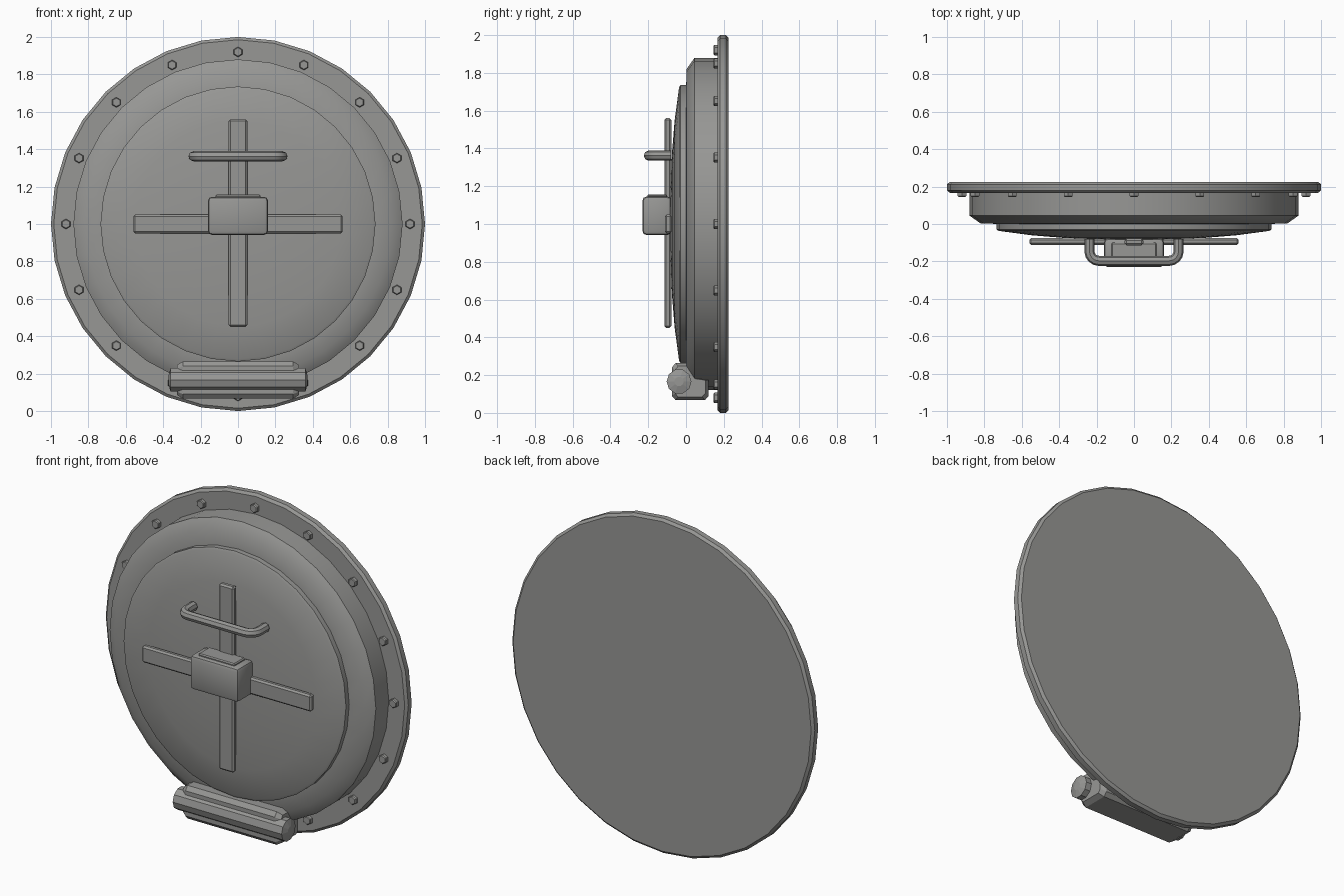
import bpy, bmesh, math
from mathutils import Vector, Matrix

if "Cube" in bpy.data.objects:
    bpy.data.objects.remove(bpy.data.objects["Cube"])

steel = bpy.data.materials.new("weathered_grey_steel")
steel.diffuse_color = (0.31, 0.31, 0.30, 1)
steel.use_nodes = True
steel.node_tree.nodes["Principled BSDF"].inputs["Base Color"].default_value = steel.diffuse_color


def finish(name, bm, smooth=None):
    bmesh.ops.remove_doubles(bm, verts=bm.verts, dist=1e-5)
    bmesh.ops.recalc_face_normals(bm, faces=bm.faces)
    me = bpy.data.meshes.new(name)
    bm.to_mesh(me)
    bm.free()
    me.materials.append(steel)
    ob = bpy.data.objects.new(name, me)
    bpy.context.collection.objects.link(ob)
    if smooth:
        bpy.ops.object.select_all(action='DESELECT')
        ob.select_set(True)
        bpy.context.view_layer.objects.active = ob
        bpy.ops.object.shade_smooth_by_angle(angle=math.radians(smooth))
    return ob


def lathe(name, profile, sides, axis='Y', centre=(0, 0, 1), smooth=40, phase=0.0):
    """Closed solid of revolution from (radius, position along axis) pairs."""
    bm = bmesh.new()
    rings = []
    for r, t in profile:
        ring = []
        for i in range(sides):
            a = phase + 2 * math.pi * i / sides
            u, w = r * math.sin(a), r * math.cos(a)
            p = Vector((u, t, w)) if axis == 'Y' else Vector((t, u, w))
            ring.append(bm.verts.new(p + Vector(centre)))
        rings.append(ring)
    for a, b in zip(rings, rings[1:]):
        for i in range(sides):
            j = (i + 1) % sides
            bm.faces.new((a[i], a[j], b[j], b[i]))
    bm.faces.new(rings[0])
    bm.faces.new(rings[-1])
    return finish(name, bm, smooth)


def box(name, lo, hi, bevel=0.01, segments=1):
    bm = bmesh.new()
    lo, hi = Vector(lo), Vector(hi)
    bmesh.ops.create_cube(bm, size=1, matrix=Matrix.Translation((lo + hi) / 2)
                          @ Matrix.Diagonal((*(hi - lo), 1)))
    bmesh.ops.bevel(bm, geom=bm.edges[:], offset=bevel, segments=segments,
                    profile=0.5, affect='EDGES')
    return finish(name, bm, 35 if segments > 1 else None)


# wall flange, drum and domed door
lathe("wall_flange", [(0.985, 0.225), (1.0, 0.212), (1.0, 0.18), (0.985, 0.167)], 32)
lathe("hatch_drum", [(0.88, 0.18), (0.88, 0.045), (0.82, 0.003), (0.70, 0.0)], 32, smooth=45)
lathe("domed_door", [(0.735, 0.02), (0.735, -0.03), (0.722, -0.037), (0.55, -0.06),
                     (0.38, -0.074), (0.2, -0.081), (0.02, -0.084)], 32)

# hexagonal bolts around the flange
for k in range(16):
    a = k * math.pi / 8
    lathe(f"flange_bolt_{k + 1}", [(0.027, 0.172), (0.027, 0.15), (0.022, 0.145)], 6,
          centre=(0.92 * math.sin(a), 0, 1 + 0.92 * math.cos(a)), smooth=None)

# crossed locking bars and central lock box
box("vertical_bar", (-0.05, -0.115, 0.45), (0.05, -0.078, 1.56))
box("horizontal_bar", (-0.56, -0.112, 0.95), (0.56, -0.076, 1.05))
box("lock_box", (-0.16, -0.23, 0.942), (0.16, -0.078, 1.145), 0.02, 2)
box("lock_top_plate", (-0.12, -0.205, 1.13), (0.12, -0.10, 1.157), 0.006)

# pull handle: bent tube along a rounded U path
R = 0.05
path = [(-0.238, -0.08)]
for cx, start in ((-0.188, 180), (0.188, 270)):
    for s in range(5):
        a = math.radians(start + s * 22.5)
        path.append((cx + R * math.cos(a), -0.147 + R * math.sin(a)))
path.append((0.238, -0.08))
curve = bpy.data.curves.new("handle_path", 'CURVE')
curve.dimensions = '3D'
curve.bevel_depth = 0.027
curve.bevel_resolution = 2
curve.use_fill_caps = True
spline = curve.splines.new('POLY')
spline.points.add(len(path) - 1)
for p, (x, y) in zip(spline.points, path):
    p.co = (x, y, 1.362, 1)
tube = bpy.data.objects.new("handle_path", curve)
bpy.context.collection.objects.link(tube)
bpy.context.view_layer.update()
me = bpy.data.meshes.new_from_object(tube.evaluated_get(bpy.context.evaluated_depsgraph_get()))
bm = bmesh.new()
bm.from_mesh(me)
bpy.data.objects.remove(tube)
finish("pull_handle", bm, 40)

# hinge: chamfered bracket extruded along x, with a ten-sided pin barrel
section = [(-0.075, 0.09), (-0.055, 0.067), (0.1, 0.067), (0.12, 0.09), (0.12, 0.175),
           (0.05, 0.185), (0.025, 0.25), (0.01, 0.265), (-0.055, 0.265), (-0.075, 0.24)]
bm = bmesh.new()
rings = []
for x, k in ((-0.325, 0.82), (-0.295, 1), (0.295, 1), (0.325, 0.82)):
    rings.append([bm.verts.new((x, 0.02 + (y - 0.02) * k, 0.165 + (z - 0.165) * k))
                  for y, z in section])
for a, b in zip(rings, rings[1:]):
    for i in range(len(section)):
        j = (i + 1) % len(section)
        bm.faces.new((a[i], a[j], b[j], b[i]))
bm.faces.new(rings[0])
bm.faces.new(rings[-1])
finish("hinge_bracket", bm)
lathe("hinge_barrel", [(0.025, -0.372), (0.066, -0.36), (0.066, 0.36), (0.025, 0.372)], 10,
      axis='X', centre=(0, -0.037, 0.166), smooth=None, phase=math.pi / 10)
